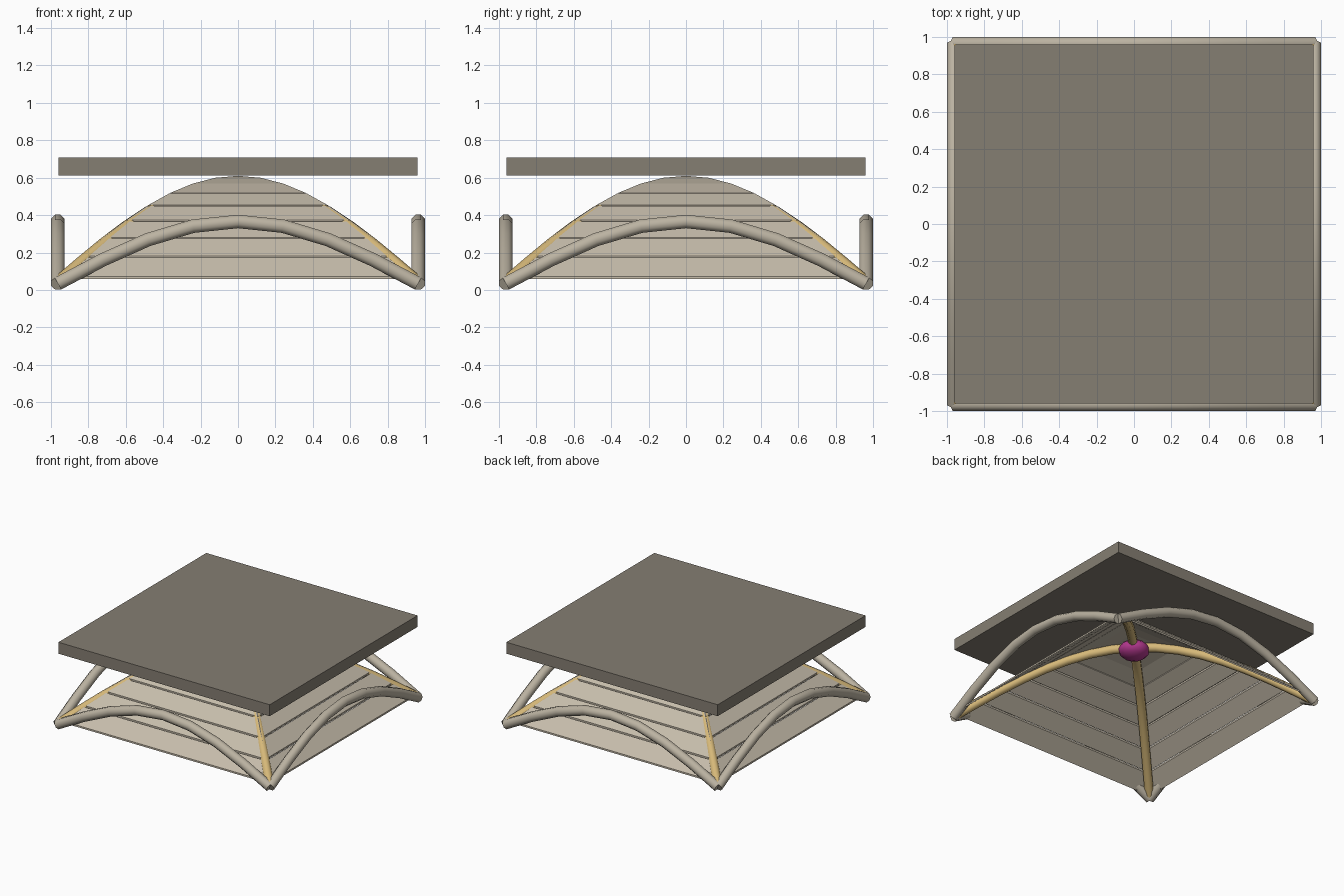
import bpy, bmesh, math
from mathutils import Vector, Matrix

if "Cube" in bpy.data.objects:
    bpy.data.objects.remove(bpy.data.objects["Cube"])

def material(name, rgb):
    m = bpy.data.materials.new(name)
    m.diffuse_color = (*rgb, 1)
    m.use_nodes = True
    m.node_tree.nodes["Principled BSDF"].inputs["Base Color"].default_value = m.diffuse_color
    return m

SLAB = material("dark stone", (0.235, 0.21, 0.17))
WEB = material("pale stone", (0.57, 0.51, 0.41))
ARCH = material("grey stone", (0.50, 0.45, 0.36))
RIB = material("yellow stone", (0.67, 0.48, 0.19))
BOSS = material("magenta", (0.45, 0.04, 0.27))

def finish(bm, name, mat, smooth=False):
    bmesh.ops.recalc_face_normals(bm, faces=bm.faces)
    for f in bm.faces:
        f.smooth = smooth and len(f.verts) <= 4
    me = bpy.data.meshes.new(name)
    bm.to_mesh(me)
    bm.free()
    me.materials.append(mat)
    ob = bpy.data.objects.new(name, me)
    bpy.context.collection.objects.link(ob)
    return ob

def tube(name, pts, r, mat, sides=8):
    """Octagonal tube along a path lying in a vertical plane."""
    bm = bmesh.new()
    side = (pts[-1] - pts[0]).normalized().cross(Vector((0, 0, 1)))
    rings = []
    for i, p in enumerate(pts):
        t = (pts[min(i + 1, len(pts) - 1)] - pts[max(i - 1, 0)]).normalized()
        up = side.cross(t)
        ring = []
        for k in range(sides):
            a = 2 * math.pi * (k + 0.5) / sides
            ring.append(bm.verts.new(p + (side * math.cos(a) + up * math.sin(a)) * r))
        rings.append(ring)
    for a, b in zip(rings, rings[1:]):
        for k in range(sides):
            j = (k + 1) % sides
            bm.faces.new((a[k], a[j], b[j], b[k]))
    bm.faces.new(rings[0])
    bm.faces.new(rings[-1])
    return finish(bm, name, mat, True)

def profile(x, base, rise):
    return base + rise * math.cos(x * math.pi / (2 * E))

E = 0.963  # half span
TURNS = [("front", 0), ("right", 1), ("back", 2), ("left", 3)]

# Side arches
for name, q in TURNS:
    rot = Matrix.Rotation(q * math.pi / 2, 3, 'Z')
    xs = [E * (i / 4 - 1) for i in range(9)]
    tube(name + "_arch", [rot @ Vector((x, -E, profile(x, 0.034, 0.332))) for x in xs], 0.039, ARCH)

# Crossing diagonal ribs
for name, s in (("diagonal_rib_a", 1), ("diagonal_rib_b", -1)):
    xs = [0.955 * (i / 8 - 1) for i in range(17)]
    tube(name, [Vector((x, s * x, profile(x, 0.036, 0.53))) for x in xs], 0.036, RIB)

# Vault webs: horizontal courses with narrow joints, mitred at the diagonals
N, TH = 8, 0.014
for name, q in TURNS:
    rot = Matrix.Rotation(q * math.pi / 2, 3, 'Z')
    bm = bmesh.new()
    for i in range(N):
        g = 0.04 if i < 5 else 0.0
        a0, a1 = E * (1 - i / N), E * (1 - (i + 1) / N)
        z0, z1 = profile(a0, 0.072, 0.538), profile(a1, 0.072, 0.538)
        lo = g if i else 0
        b0, b1 = a0 + (a1 - a0) * lo, a1 + (a0 - a1) * g
        y0, y1 = z0 + (z1 - z0) * lo, z1 + (z0 - z1) * g
        corners = [(-b0, -b0, y0), (b0, -b0, y0)]
        corners += [(b1, -b1, y1), (-b1, -b1, y1)] if b1 > 1e-4 else [(0, 0, y1)]
        top = [bm.verts.new(rot @ Vector(c)) for c in corners]
        bot = [bm.verts.new(v.co - Vector((0, 0, TH))) for v in top]
        bm.faces.new(top)
        bm.faces.new(bot[::-1])
        for k in range(len(top)):
            j = (k + 1) % len(top)
            bm.faces.new((top[k], bot[k], bot[j], top[j]))
    finish(bm, name + "_vault_web", WEB)

# Central boss
bm = bmesh.new()
bmesh.ops.create_uvsphere(bm, u_segments=12, v_segments=8, radius=1,
                          matrix=Matrix.Translation((0, 0, 0.54)) @ Matrix.Diagonal((0.118, 0.118, 0.07, 1)))
finish(bm, "central_boss", BOSS, True)

# Floor slab carried by the vault
bm = bmesh.new()
bmesh.ops.create_cube(bm, size=1,
                      matrix=Matrix.Translation((0, 0, 0.66)) @ Matrix.Diagonal((1.92, 1.92, 0.094, 1)))
finish(bm, "top_slab", SLAB)
